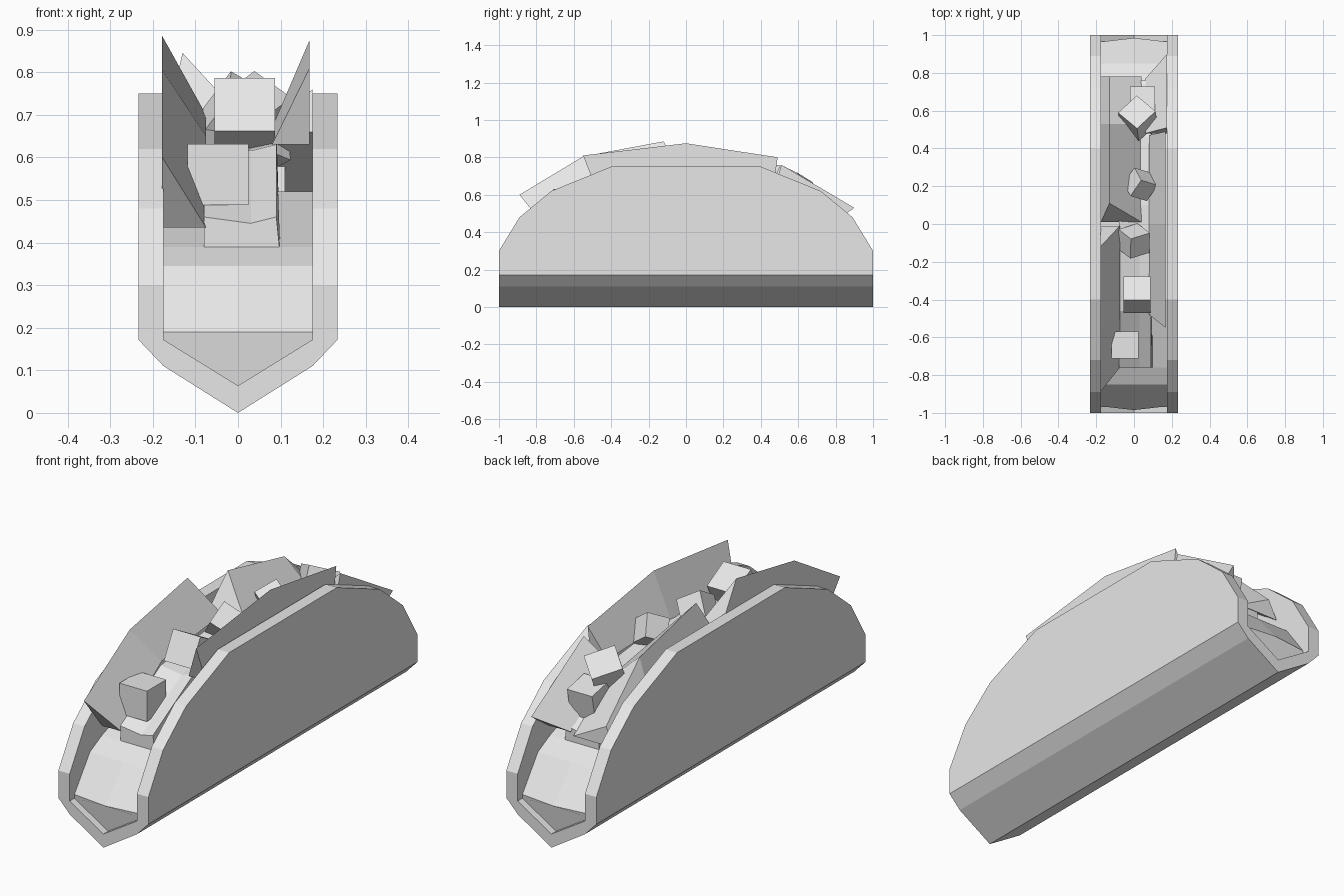
import bpy
import bmesh
from mathutils import Euler, Vector

default_cube = bpy.data.objects.get("Cube")
if default_cube:
    bpy.data.objects.remove(default_cube, do_unlink=True)

# Single plain material
grey = bpy.data.materials.new("light grey")
grey.use_nodes = True
grey.diffuse_color = (0.8, 0.8, 0.8, 1)
grey.node_tree.nodes["Principled BSDF"].inputs["Base Color"].default_value = grey.diffuse_color


def finish(name, bm):
    bmesh.ops.recalc_face_normals(bm, faces=bm.faces)
    mesh = bpy.data.meshes.new(name)
    bm.to_mesh(mesh)
    bm.free()
    mesh.materials.append(grey)
    obj = bpy.data.objects.new(name, mesh)
    bpy.context.scene.collection.objects.link(obj)
    return obj


def loft(name, sections):
    """Skin a row of closed sections and cap both ends."""
    bm = bmesh.new()
    rings = [[bm.verts.new(point) for point in section] for section in sections]
    count = len(rings[0])
    for first, second in zip(rings, rings[1:]):
        for i in range(count):
            j = (i + 1) % count
            bm.faces.new((first[i], first[j], second[j], second[i]))
    bm.faces.new(rings[0])
    bm.faces.new(rings[-1])
    return finish(name, bm)


def mirrored_rows(half):
    """Repeat (y, z) rows given for the front half on the back half."""
    return half + [(-y, z) for y, z in reversed(half)]


# Folded shell: a U-shaped section whose rim follows an arch
OUTER, INNER, LOW, TIP = 0.234, 0.175, 0.172, 0.064
rim = mirrored_rows([(-1, 0.3), (-0.89, 0.48), (-0.72, 0.62), (-0.4, 0.75)])


def shell_section(y, top):
    outside = [(-OUTER, top), (-OUTER, LOW), (-INNER, 0.11), (0, 0),
               (INNER, 0.11), (OUTER, LOW), (OUTER, top)]
    inside = [(INNER, top), (INNER, LOW), (0, TIP), (-INNER, LOW), (-INNER, top)]
    return [(x, y, z) for x, z in outside + inside]


loft("shell", [shell_section(y, z) for y, z in rim])

# Meat filling, rounded off toward both open ends
meat_rows = mirrored_rows([(-0.965, 0.19), (-0.85, 0.345), (-0.76, 0.39), (-0.4, 0.52)])


def meat_section(y, top):
    bulge = 0.02 if abs(y) > 0.9 else 0
    tip_y = y + (bulge if y > 0 else -bulge)
    return [(-INNER, y, top), (-INNER, y, LOW), (0, y, TIP), (INNER, y, LOW),
            (INNER, y, top), (0, tip_y, top)]


loft("meat", [meat_section(y, z) for y, z in meat_rows])

# Raised filling along the middle
ridge_rows = mirrored_rows([(-0.76, 0.46), (-0.46, 0.63), (-0.1, 0.67)])
loft("middle_filling", [
    [(-0.08, y, z), (-0.08, y, 0.36), (0.03, y, 0.36), (0.1, y, 0.36),
     (0.09, y, z), (0.03, y, z - 0.015)] for y, z in ridge_rows])


# Lettuce leaves: wedges from a high outer edge to a low inner edge
def leaf(name, outer_x, inner_x, rows):
    loft(name, [[(outer_x, y, z), (inner_x, low_y, low_z), (outer_x, low_y, low_z)]
                for y, z, low_y, low_z in rows])


leaf("front_right_leaf", -0.178, -0.075,
     [(-0.89, 0.6, -0.76, 0.435), (-0.55, 0.805, -0.46, 0.65), (-0.12, 0.885, -0.01, 0.7)])
leaf("long_left_leaf", 0.168, 0.08,
     [(-0.55, 0.81, -0.48, 0.63), (0, 0.875, 0, 0.67), (0.49, 0.8, 0.47, 0.66)])
leaf("back_left_leaf", 0.175, 0.06,
     [(0.51, 0.76, 0.48, 0.66), (0.9, 0.53, 0.77, 0.44)])

# Ridged leaf at the back right
loft("back_right_leaf", [
    [(-0.175, y - lean, low), (-0.13, y, top), (0.04, y - lean, low)]
    for y, top, low, lean in [(0.11, 0.845, 0.66, 0.1), (0.53, 0.75, 0.6, 0),
                              (0.78, 0.52, 0.43, 0)]])


# Diced chunks scattered over the filling
def chunk(name, centre, size, turn=(0, 0, 0)):
    bm = bmesh.new()
    bmesh.ops.create_cube(bm, size=1)
    spin = Euler(turn)
    for vert in bm.verts:
        vert.co = Vector(centre) + spin.to_matrix() @ (vert.co * size)
    finish(name, bm)


chunk("front_chunk", (-0.047, -0.64, 0.56), 0.143)
chunk("second_chunk", (0.016, -0.375, 0.69), 0.142, (-0.5, 0, 0))
chunk("middle_chunk", (0, -0.09, 0.7), 0.12, (0.6, 0.5, 0.3))
chunk("fourth_chunk", (0.035, 0.21, 0.71), 0.11, (0.5, 0.6, -0.3))
chunk("fifth_chunk", (0.02, 0.56, 0.65), 0.14, (-0.4, 0.3, 0.75))
chunk("back_chunk", (0.045, 0.65, 0.56), 0.13, (-0.2, 0, 0))
